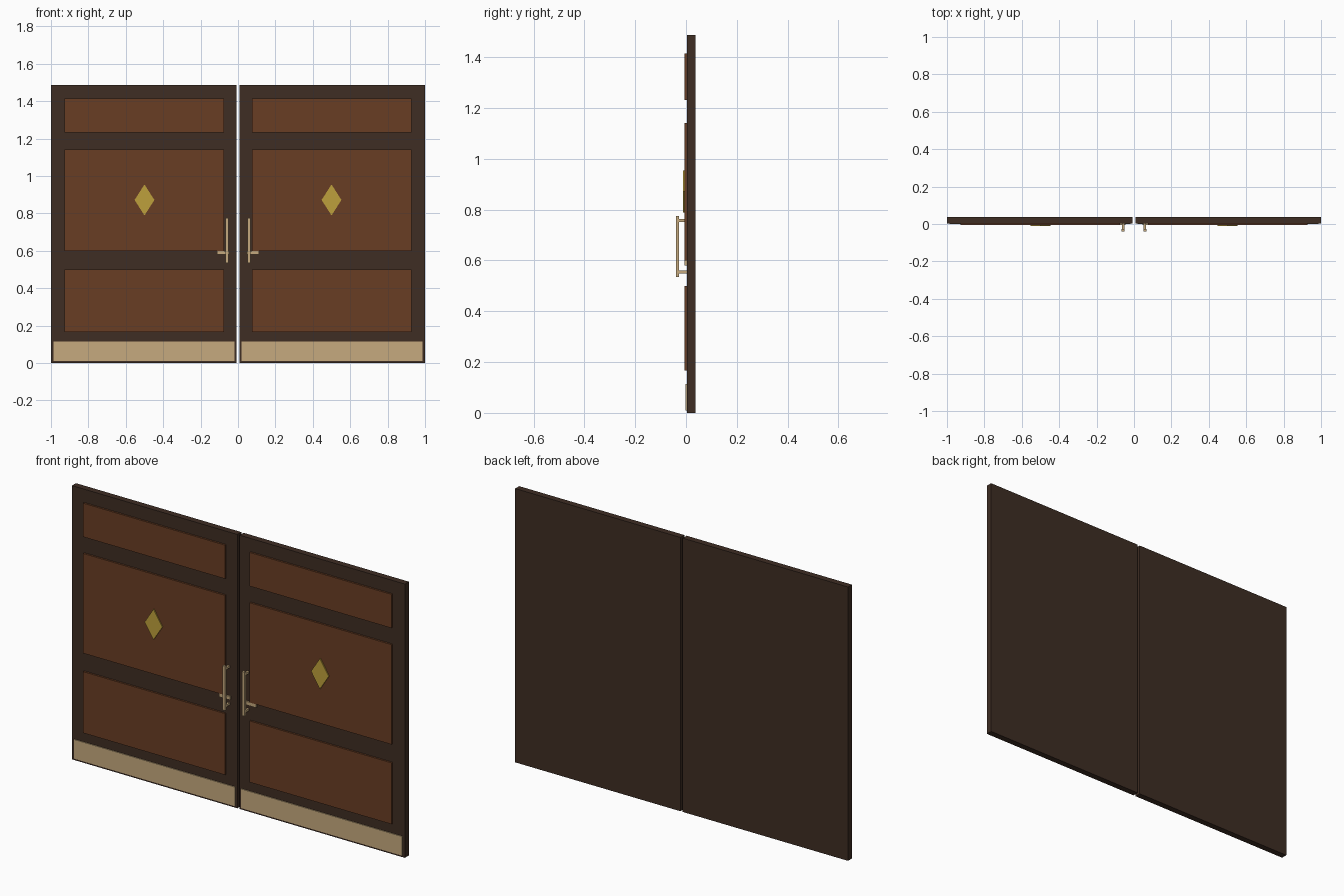
import bpy, bmesh

if "Cube" in bpy.data.objects:
    bpy.data.objects.remove(bpy.data.objects["Cube"])


def linear(c):
    c /= 255
    return c / 12.92 if c <= 0.04045 else ((c + 0.055) / 1.055) ** 2.4


def material(name, r, g, b):
    m = bpy.data.materials.new(name)
    m.diffuse_color = (linear(r), linear(g), linear(b), 1)
    m.use_nodes = True
    m.node_tree.nodes["Principled BSDF"].inputs["Base Color"].default_value = m.diffuse_color
    return m


DARK = material("dark wood", 62, 45, 35)
PANEL = material("red brown wood", 105, 61, 36)
GOLD = material("gold", 190, 160, 60)
BRASS = material("pale brass", 198, 170, 126)


def finish(name, bm, mat):
    bmesh.ops.recalc_face_normals(bm, faces=bm.faces)
    me = bpy.data.meshes.new(name)
    bm.to_mesh(me)
    bm.free()
    me.materials.append(mat)
    ob = bpy.data.objects.new(name, me)
    bpy.context.collection.objects.link(ob)
    return ob


def prism(name, outline, y0, y1, mat):
    """Extrude an (x, z) outline from y0 to y1."""
    bm = bmesh.new()
    face = bm.faces.new([bm.verts.new((x, y0, z)) for x, z in outline])
    ext = bmesh.ops.extrude_face_region(bm, geom=[face])
    verts = [v for v in ext["geom"] if isinstance(v, bmesh.types.BMVert)]
    bmesh.ops.translate(bm, verts=verts, vec=(0, y1 - y0, 0))
    return finish(name, bm, mat)


def box(name, s, x0, x1, y0, y1, z0, z1, mat):
    return prism(name, [(s * x0, z0), (s * x1, z0), (s * x1, z1), (s * x0, z1)], y0, y1, mat)


FRONT = 0.004   # front surface of the door leaf
BACK = 0.038

for s, side in ((-1, "left"), (1, "right")):
    # door leaf
    box(side + "_door_leaf", s, 0.007, 1.0, FRONT, BACK, 0, 1.487, DARK)

    # three raised panels
    for part, z0, z1 in (("lower", 0.167, 0.5), ("middle", 0.6, 1.142), ("upper", 1.232, 1.415)):
        box(f"{side}_{part}_panel", s, 0.074, 0.927, -0.006, FRONT, z0, z1, PANEL)

    # kick plate
    box(side + "_kick_plate", s, 0.018, 0.986, -0.001, FRONT, 0.01, 0.114, BRASS)

    # diamond ornament on the middle panel
    cx, cz, w, h = s * 0.5, 0.872, 0.053, 0.083
    prism(side + "_diamond", [(cx - w, cz), (cx, cz - h), (cx + w, cz), (cx, cz + h)],
          -0.012, -0.006, GOLD)

    # pull bar with two standoffs and a small latch plate
    box(side + "_pull_bar", s, 0.050, 0.066, -0.039, -0.027, 0.535, 0.775, BRASS)
    for part, z in (("lower", 0.555), ("upper", 0.757)):
        box(f"{side}_{part}_standoff", s, 0.052, 0.064, -0.027, FRONT, z - 0.006, z + 0.006, BRASS)
    box(side + "_latch", s, 0.046, 0.112, -0.005, FRONT, 0.581, 0.6, BRASS)
